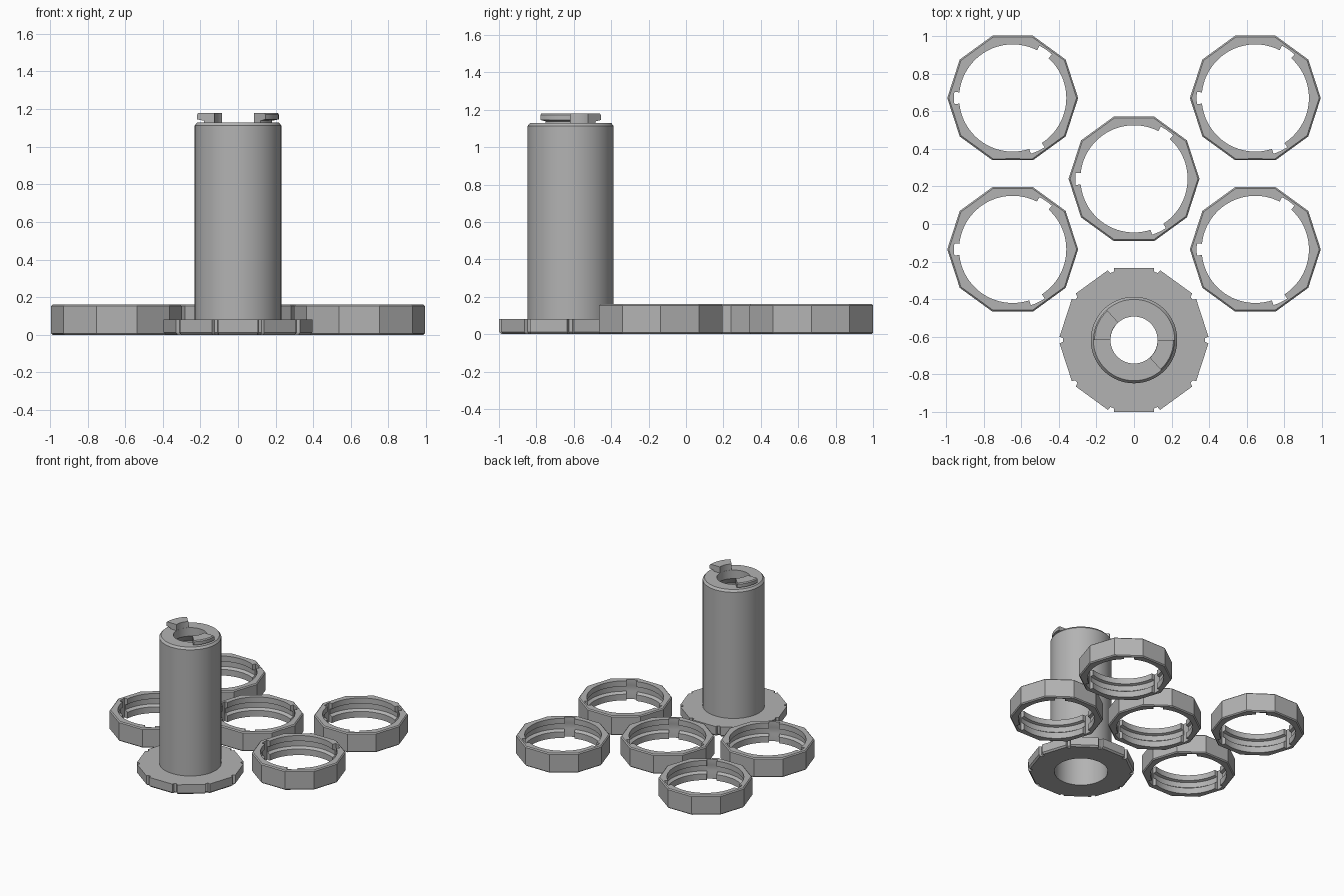
import bpy, bmesh, math

if "Cube" in bpy.data.objects:
    bpy.data.objects.remove(bpy.data.objects["Cube"])

grey = bpy.data.materials.new("mid grey")
grey.diffuse_color = (0.45, 0.45, 0.45, 1)
grey.use_nodes = True
grey.node_tree.nodes["Principled BSDF"].inputs["Base Color"].default_value = grey.diffuse_color
TAU = 2 * math.pi


def finish(name, bm, loc, smooth=True):
    bmesh.ops.remove_doubles(bm, verts=bm.verts, dist=1e-5)
    bmesh.ops.recalc_face_normals(bm, faces=bm.faces)
    me = bpy.data.meshes.new(name)
    bm.to_mesh(me)
    bm.free()
    me.materials.append(grey)
    ob = bpy.data.objects.new(name, me)
    bpy.context.collection.objects.link(ob)
    ob.location = loc
    if smooth:
        bpy.ops.object.select_all(action='DESELECT')
        ob.select_set(True)
        bpy.context.view_layer.objects.active = ob
        bpy.ops.object.shade_smooth_by_angle(angle=math.radians(20))
    return ob


def loft(sections, closed=True):
    """Join (angle, [(r, z), ...]) sections into a skin around the z axis."""
    bm = bmesh.new()
    rows = [[bm.verts.new((r * math.cos(a), r * math.sin(a), z)) for r, z in prof]
            for a, prof in sections]
    n, m = len(rows), len(rows[0])
    for i in range(n if closed else n - 1):
        p, q = rows[i], rows[(i + 1) % n]
        for j in range(m):
            k = (j + 1) % m
            bm.faces.new((p[j], q[j], q[k], p[k]))
    if not closed:
        bm.faces.new(rows[0])
        bm.faces.new(rows[-1])
    return bm


def decagon(a, apothem):
    side = math.radians(36)
    return apothem / math.cos(a % side - side / 2)


# Locking ring: decagon outside, grooved round bore with three key slots
def ring_profile(a, slot):
    out = decagon(a, 0.331)
    c = 0.008
    lip, groove = (0.312, 0.314) if slot else (0.285, 0.306)
    return [(out - c, 0), (out, c), (out, 0.16 - c), (out - c, 0.16),
            (lip, 0.16), (lip, 0.115), (groove, 0.108), (groove, 0.065),
            (lip, 0.05), (lip, 0)]


slots = [(48, 63), (174, 186), (288, 303)]
degs = sorted(set(range(0, 360, 4)) | {d for s in slots for d in s})
sections = []
for d in degs:
    a = math.radians(d)
    starts = any(d == s for s, e in slots)
    ends = any(d == e for s, e in slots)
    inside = any(s < d < e for s, e in slots)
    if starts or ends:
        sections += [(a, ring_profile(a, ends)), (a, ring_profile(a, starts))]
    else:
        sections.append((a, ring_profile(a, inside)))
ring = finish("locking_ring", loft(sections), (0, 0.24, 0))
for x in (-0.645, 0.645):
    for y in (0.67, -0.135):
        dup = ring.copy()
        dup.name = "locking_ring"
        dup.location = (x, y, 0)
        bpy.context.collection.objects.link(dup)

CY = -0.617

# Base flange: decagon with a small notch at every corner
sections = []
for k in range(10):
    for off in (-2.6, -1.4, 1.4, 2.6, 8, 13, 18, 23, 28):
        a = math.radians(36 * k + off)
        r = 0.378 if abs(off) < 2 else decagon(a, 0.382)
        sections.append((a, [(0.2, 0), (r - 0.012, 0), (r, 0.012), (r, 0.08), (0.2, 0.08)]))
finish("base_flange", loft(sections), (0, CY, 0))

# Hollow stem with a bevelled top rim and a narrower mouth
stem = [(0.2, 0.0), (0.23, 0.079), (0.23, 1.113), (0.216, 1.13),
        (0.125, 1.13), (0.125, 1.06), (0.2, 0.99)]
finish("stem", loft([(TAU * i / 96, stem) for i in range(96)]), (0, CY, 0))

# Two overhanging bayonet lugs on top of the stem
lug = [(0.126, 1.12), (0.18, 1.12), (0.18, 1.138), (0.217, 1.145),
       (0.217, 1.172), (0.21, 1.18), (0.126, 1.18)]
for start in (132, 312):
    arc = [(math.radians(start + 48 * i / 12), lug) for i in range(13)]
    finish("bayonet_lug", loft(arc, closed=False), (0, CY, 0))
